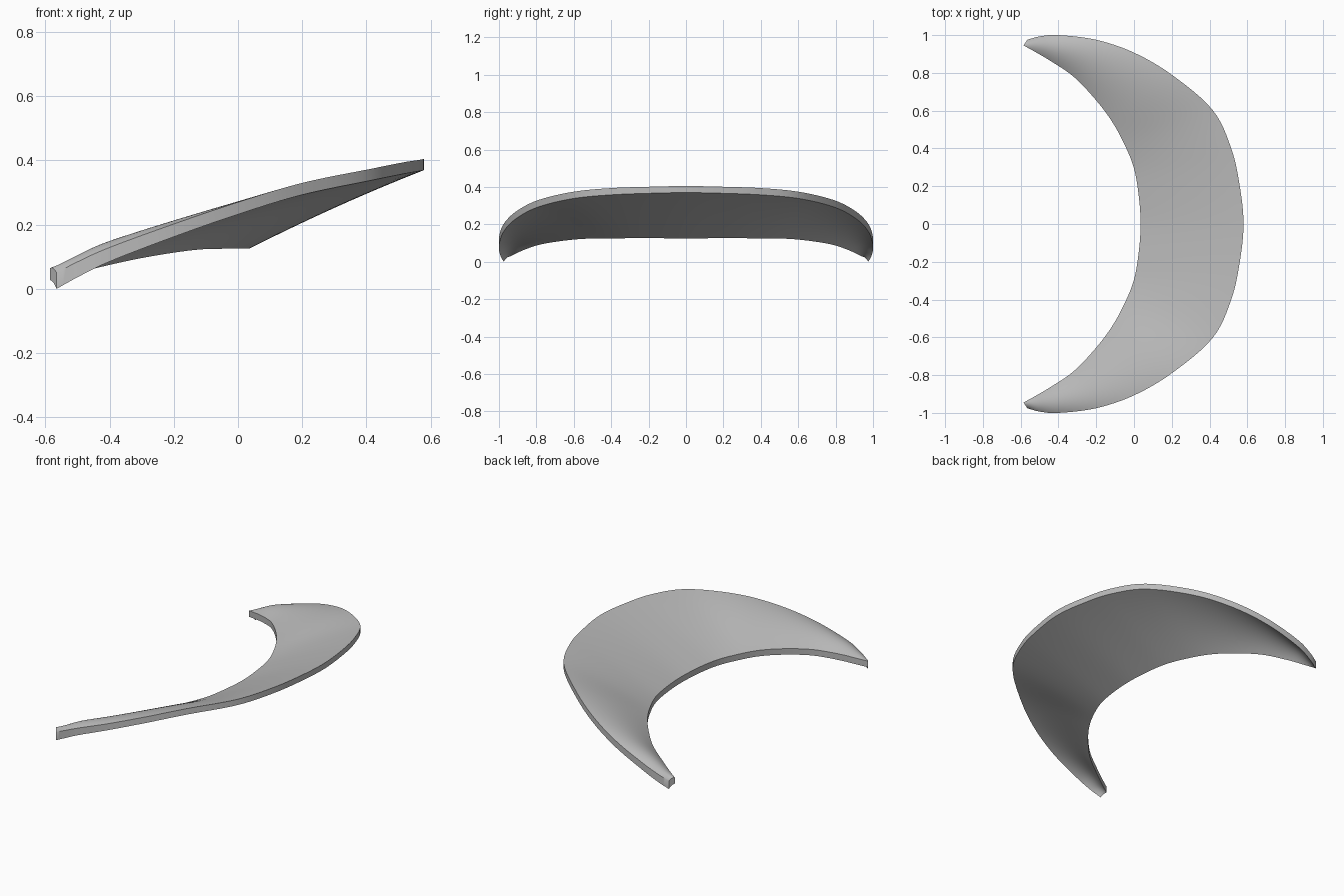
import bpy, bmesh, math
from mathutils import Vector

cube = bpy.data.objects.get("Cube")
if cube:
    bpy.data.objects.remove(cube, do_unlink=True)

# Stations from the middle to one tip: (x, y, underside z, thickness)
OUTER = [(.58, 0, .37, .035), (.56, .2, .366, .035), (.515, .4, .358, .036),
         (.415, .605, .338, .036), (.2, .79, .293, .037), (0, .907, .232, .038),
         (-.2, .975, .162, .04), (-.4, 1, .085, .044), (-.5, .993, .036, .048),
         (-.565, .975, 0, .05)]
INNER = [(.035, 0, .125, .037), (.025, .15, .126, .037), (.001, .29, .126, .037),
         (-.045, .41, .125, .037), (-.115, .54, .123, .037), (-.205, .66, .112, .037),
         (-.32, .78, .092, .037), (-.445, .865, .064, .038), (-.53, .915, .041, .038),
         (-.585, .945, .027, .038)]
BULGE = [.008, .008, .009, .012, .018, .023, .026, .025, .015, .006]
STEPS, ACROSS = 6, 14


def mirrored(row):
    """Full run of stations from the -y tip to the +y tip."""
    return [Vector((x, -y, z, t)) for x, y, z, t in row[:0:-1]] + [Vector(p) for p in row]


def spline(pts):
    """Catmull-Rom curve through the stations."""
    pts = [pts[0] * 2 - pts[1]] + pts + [pts[-1] * 2 - pts[-2]]
    out = []
    for a, b, c, d in zip(pts, pts[1:], pts[2:], pts[3:]):
        for i in range(STEPS):
            u = i / STEPS
            out.append((b * 2 + (c - a) * u + (a * 2 - b * 5 + c * 4 - d) * u ** 2
                        + (b * 3 - a - c * 3 + d) * u ** 3) / 2)
    return out + [pts[-2]]


outer, inner = spline(mirrored(OUTER)), spline(mirrored(INNER))
bulge = spline([Vector((b, 0)) for b in BULGE[:0:-1] + BULGE])

# Domed crescent: underside and top sheets joined by upright rims and end caps
bm = bmesh.new()
under, top = [], []
for o, i, b in zip(outer, inner, bulge):
    rows = ([], [])
    for k in range(ACROSS + 1):
        s = k / ACROSS
        p = i.lerp(o, s)
        z = p.z + b.x * 4 * s * (1 - s)
        rows[0].append(bm.verts.new((p.x, p.y, z)))
        rows[1].append(bm.verts.new((p.x, p.y, z + p.w)))
    under.append(rows[0])
    top.append(rows[1])


def strip(a, b):
    for k in range(len(a) - 1):
        bm.faces.new((a[k], a[k + 1], b[k + 1], b[k]))


for sheet in (under, top):
    for a, b in zip(sheet, sheet[1:]):
        strip(a, b)
for end in (0, -1):
    strip(under[end], top[end])
    strip([r[end] for r in under], [r[end] for r in top])
bmesh.ops.recalc_face_normals(bm, faces=bm.faces)

mesh = bpy.data.meshes.new("crescent_visor")
bm.to_mesh(mesh)
bm.free()
visor = bpy.data.objects.new("crescent_visor", mesh)
bpy.context.collection.objects.link(visor)

# Plain grey material
grey = bpy.data.materials.new("plain_grey")
grey.use_nodes = True
colour = (.5, .5, .5, 1)
grey.diffuse_color = colour
grey.node_tree.nodes["Principled BSDF"].inputs["Base Color"].default_value = colour
mesh.materials.append(grey)

bpy.ops.object.select_all(action='DESELECT')
visor.select_set(True)
bpy.context.view_layer.objects.active = visor
bpy.ops.object.shade_smooth_by_angle(angle=math.radians(35))
